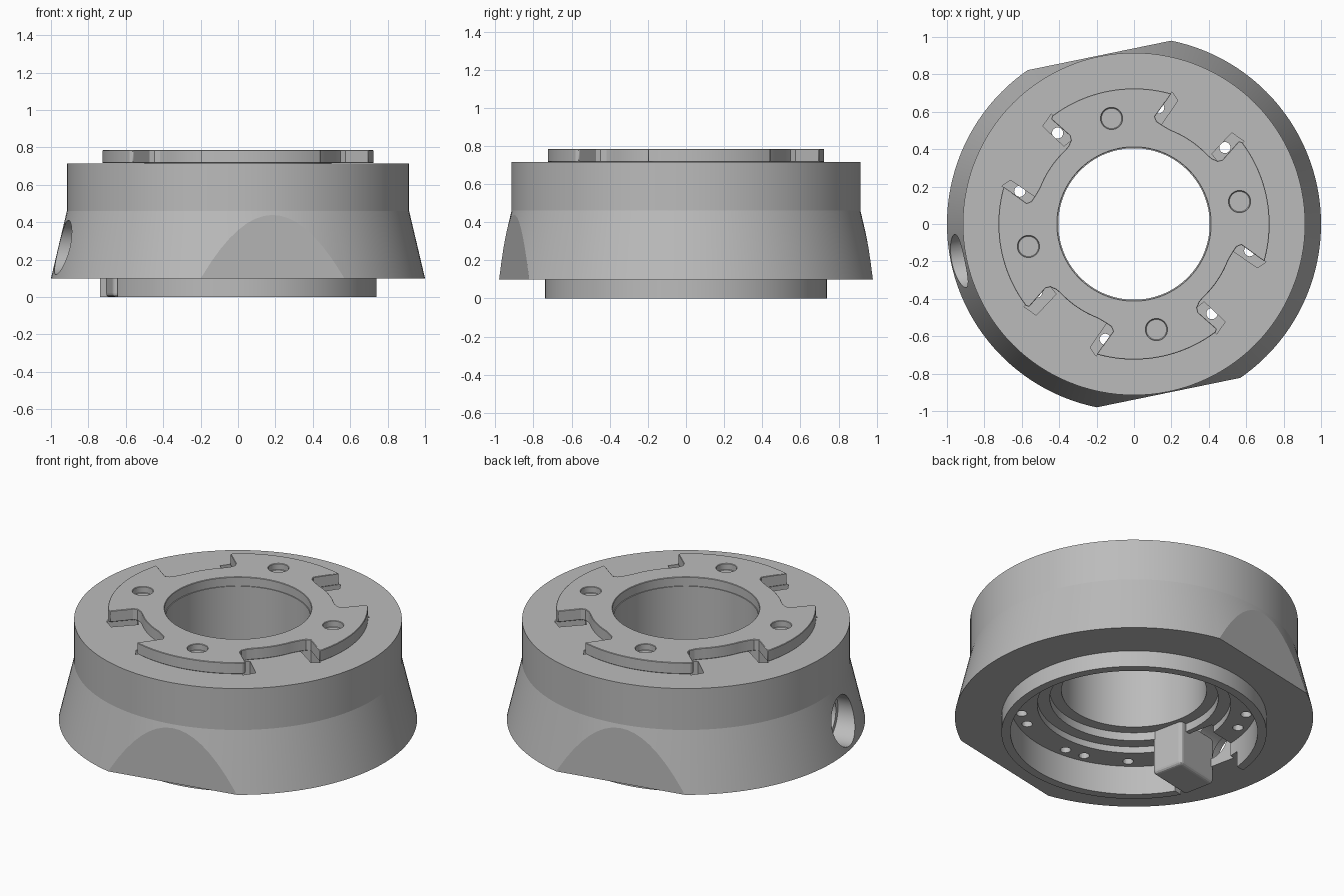
import bpy, bmesh, math
from mathutils import Matrix, Vector

if "Cube" in bpy.data.objects:
    bpy.data.objects.remove(bpy.data.objects["Cube"])

grey = bpy.data.materials.new("satin grey")
grey.diffuse_color = (0.5, 0.5, 0.5, 1)
grey.use_nodes = True
grey.node_tree.nodes["Principled BSDF"].inputs["Base Color"].default_value = grey.diffuse_color


def finish(bm, name):
    bmesh.ops.recalc_face_normals(bm, faces=bm.faces)
    me = bpy.data.meshes.new(name)
    bm.to_mesh(me)
    bm.free()
    ob = bpy.data.objects.new(name, me)
    bpy.context.collection.objects.link(ob)
    me.materials.append(grey)
    return ob


def lathe(name, profile, steps=128):
    # closed (r, z) profile revolved about z
    bm = bmesh.new()
    rings = []
    for i in range(steps):
        a = 2 * math.pi * i / steps
        rings.append([bm.verts.new((r * math.cos(a), r * math.sin(a), z)) for r, z in profile])
    n = len(profile)
    for i in range(steps):
        p, q = rings[i], rings[(i + 1) % steps]
        for j in range(n):
            k = (j + 1) % n
            bm.faces.new((p[j], q[j], q[k], p[k]))
    return finish(bm, name)


def prism(name, pts, z0, z1):
    bm = bmesh.new()
    f = bm.faces.new([bm.verts.new((x, y, z0)) for x, y in pts])
    g = bmesh.ops.extrude_face_region(bm, geom=[f])
    bmesh.ops.translate(bm, verts=[v for v in g["geom"] if isinstance(v, bmesh.types.BMVert)],
                        vec=(0, 0, z1 - z0))
    return finish(bm, name)


def polar(r, deg):
    a = math.radians(deg)
    return (r * math.cos(a), r * math.sin(a))


def cylinder(name, r, depth, matrix, seg=32):
    bm = bmesh.new()
    bmesh.ops.create_cone(bm, cap_ends=True, segments=seg, radius1=r, radius2=r,
                          depth=depth, matrix=matrix)
    return finish(bm, name)


def side_box(name, deg, r0, r1, t0, t1, z0, z1):
    # box laid out along a radial direction
    rot = Matrix.Rotation(math.radians(deg), 2)
    pts = [rot @ Vector(p) for p in ((r0, t0), (r1, t0), (r1, t1), (r0, t1))]
    return prism(name, pts, z0, z1)


def cut(ob, tool):
    m = ob.modifiers.new("cut", "BOOLEAN")
    m.operation, m.solver, m.object = "DIFFERENCE", "EXACT", tool
    bpy.context.view_layer.objects.active = ob
    bpy.ops.object.modifier_apply(modifier=m.name)
    bpy.data.objects.remove(tool)


def smooth(ob):
    bpy.ops.object.select_all(action="DESELECT")
    ob.select_set(True)
    bpy.context.view_layer.objects.active = ob
    bpy.ops.object.shade_smooth_by_angle(angle=math.radians(12))


# main housing: upper cylinder, flared skirt, foot ring, stepped underside
body = lathe("housing", [
    (0.405, 0.73), (0.50, 0.73), (0.50, 0.715), (0.915, 0.715), (0.915, 0.46), (1.0, 0.10),
    (0.74, 0.10), (0.74, 0.0), (0.69, 0.0), (0.69, 0.18), (0.54, 0.18),
    (0.54, 0.22), (0.47, 0.22), (0.47, 0.27), (0.405, 0.27)])

# two wrench flats on the skirt
for deg in (101.6, 281.6):
    cut(body, side_box("flat_cutter", deg, 0.92, 1.3, -1, 1, -0.2, 0.9))

# slots beside every bayonet lug
for k in range(4):
    o = 90 * k
    for slot in ([(.735, 164), (.58, 169.5), (.54, 165), (.70, 160.5)],
                 [(.735, 127), (.56, 125), (.56, 132), (.715, 133)]):
        cut(body, prism("slot_cutter", [polar(r, a + o) for r, a in slot], 0.25, 1.0))

# small holes in the underside floor
for deg in (300, 267, 256, 233, 215, 164, 150, 130, 78, 40, 347, 311):
    x, y = polar(0.635, deg)
    cut(body, cylinder("hole_cutter", 0.03, 0.2, Matrix.Translation((x, y, 0.2)), 20))

# side port and the pocket it opens into
PORT = 192
cut(body, side_box("pocket_cutter", PORT, 0.46, 0.76, -0.22, 0.22, -0.1, 0.099))
cut(body, side_box("pocket_cutter", PORT, 0.50, 0.70, -0.16, 0.20, 0.0, 0.40))


def port(r, r0, r1):
    x, y = polar((r0 + r1) / 2, PORT)
    return cylinder("port_cutter", r, r1 - r0, Matrix.Translation((x, y, 0.265))
                    @ Matrix.Rotation(math.radians(PORT), 4, "Z")
                    @ Matrix.Rotation(math.pi / 2, 4, "Y"), 48)


cut(body, port(0.145, 0.86, 1.2))
cut(body, port(0.115, 0.60, 1.0))
smooth(body)

# latch block in the pocket
block = side_box("latch_block", PORT, 0.43, 0.725, 0.0, 0.205, 0.0, 0.29)
bev = block.modifiers.new("bevel", "BEVEL")
bev.width, bev.segments = 0.02, 3

# bayonet plate with four lugs
outline = []
for k in range(4):
    o = 90 * k
    outline += [polar(.725, o + 74 + 53 * i / 20) for i in range(21)]
    outline += [polar(r, o + a) for r, a in ((.715, 128.3), (.585, 126), (.56, 127), (.545, 130))]
    outline += [polar(.54, o + 133 + 26 * i / 10) for i in range(11)]
    outline += [polar(r, o + a) for r, a in ((.55, 164), (.562, 167.5), (.585, 169)) ]
plate = prism("bayonet_plate", outline, 0.716, 0.785)
cut(plate, cylinder("bore_cutter", 0.41, 1, Matrix.Translation((0, 0, 0.7)), 128))
for k in range(4):
    x, y = polar(0.577, 102 + 90 * k)
    cut(plate, cylinder("screw_cutter", 0.057, 0.1, Matrix.Translation((x, y, 0.795))))
bev = plate.modifiers.new("bevel", "BEVEL")
bev.width, bev.limit_method, bev.angle_limit = 0.007, "ANGLE", math.radians(60)
smooth(plate)
